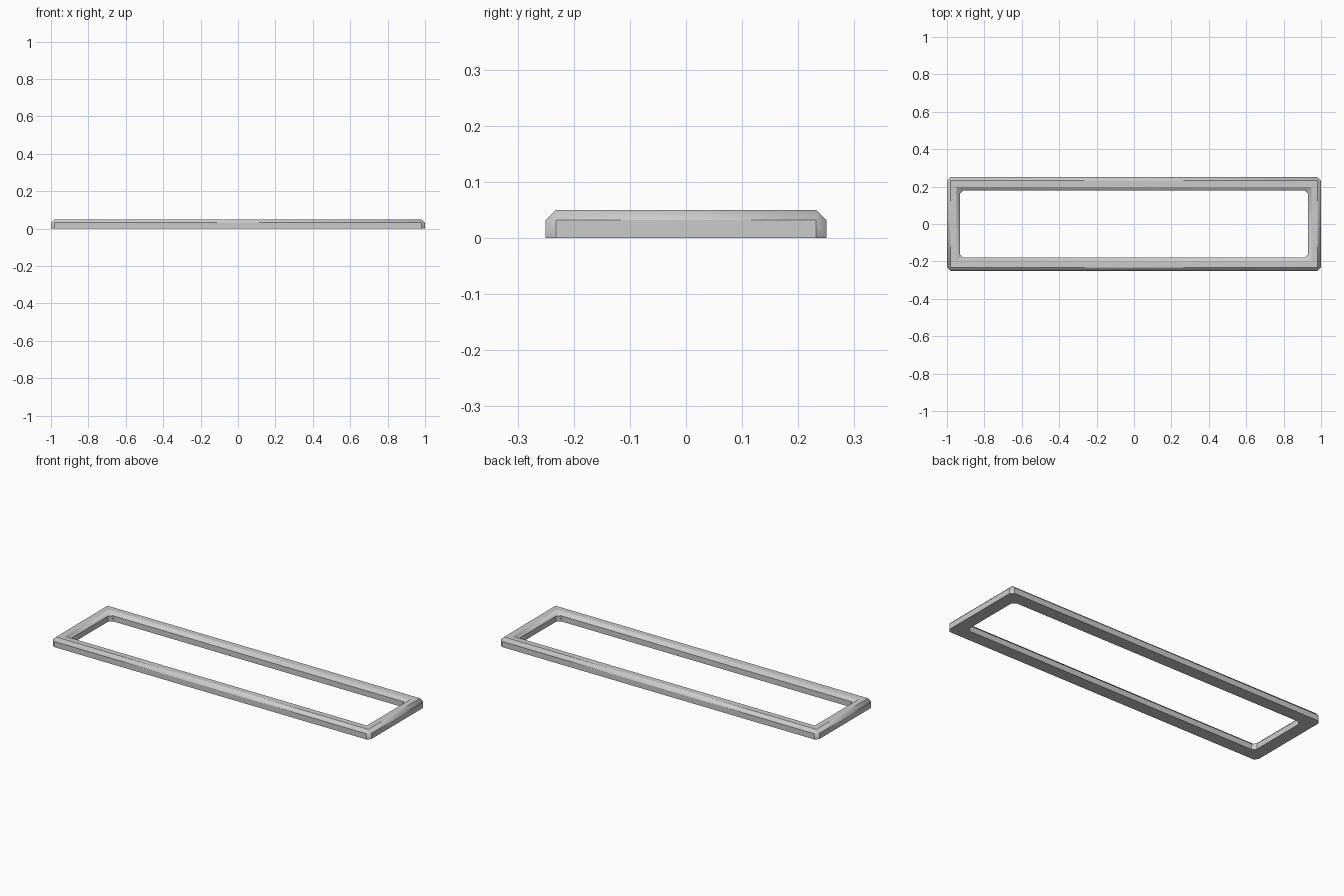
import bpy, bmesh, math

if "Cube" in bpy.data.objects:
    bpy.data.objects.remove(bpy.data.objects["Cube"])

OUTER, INNER = (1.0, 0.25), (0.93, 0.18)
HEIGHT, CHAMFER = 0.05, 0.018

bm = bmesh.new()

def ring(half, z):
    x, y = half
    return [bm.verts.new((sx * x, sy * y, z))
            for sx, sy in ((-1, -1), (1, -1), (1, 1), (-1, 1))]

# Square-section rectangular frame: four rings joined into a closed loop
rings = [ring(OUTER, 0), ring(OUTER, HEIGHT), ring(INNER, HEIGHT), ring(INNER, 0)]
for k in range(4):
    a, b = rings[k], rings[(k + 1) % 4]
    for i in range(4):
        j = (i + 1) % 4
        bm.faces.new((a[i], a[j], b[j], b[i]))
bmesh.ops.recalc_face_normals(bm, faces=bm.faces[:])

# Chamfer the top rims and the upright corners, leaving the underside flat
def chamfered(e):
    p, q = e.verts[0].co, e.verts[1].co
    if abs(p.z - q.z) > 0.01:
        return True
    is_miter = abs(p.x - q.x) > 0.001 and abs(p.y - q.y) > 0.001
    return p.z > 0.01 and not is_miter

edges = [e for e in bm.edges if chamfered(e)
         and e.calc_face_angle(0) > math.radians(30)]
bmesh.ops.bevel(bm, geom=edges, offset=CHAMFER, segments=1, profile=0.5,
                affect='EDGES', clamp_overlap=True)

mesh = bpy.data.meshes.new("rectangular_frame")
bm.to_mesh(mesh)
bm.free()
frame = bpy.data.objects.new("rectangular_frame", mesh)
bpy.context.collection.objects.link(frame)

# Smooth only the small corner facets
bpy.context.view_layer.objects.active = frame
frame.select_set(True)
bpy.ops.object.shade_smooth_by_angle(angle=math.radians(40))
